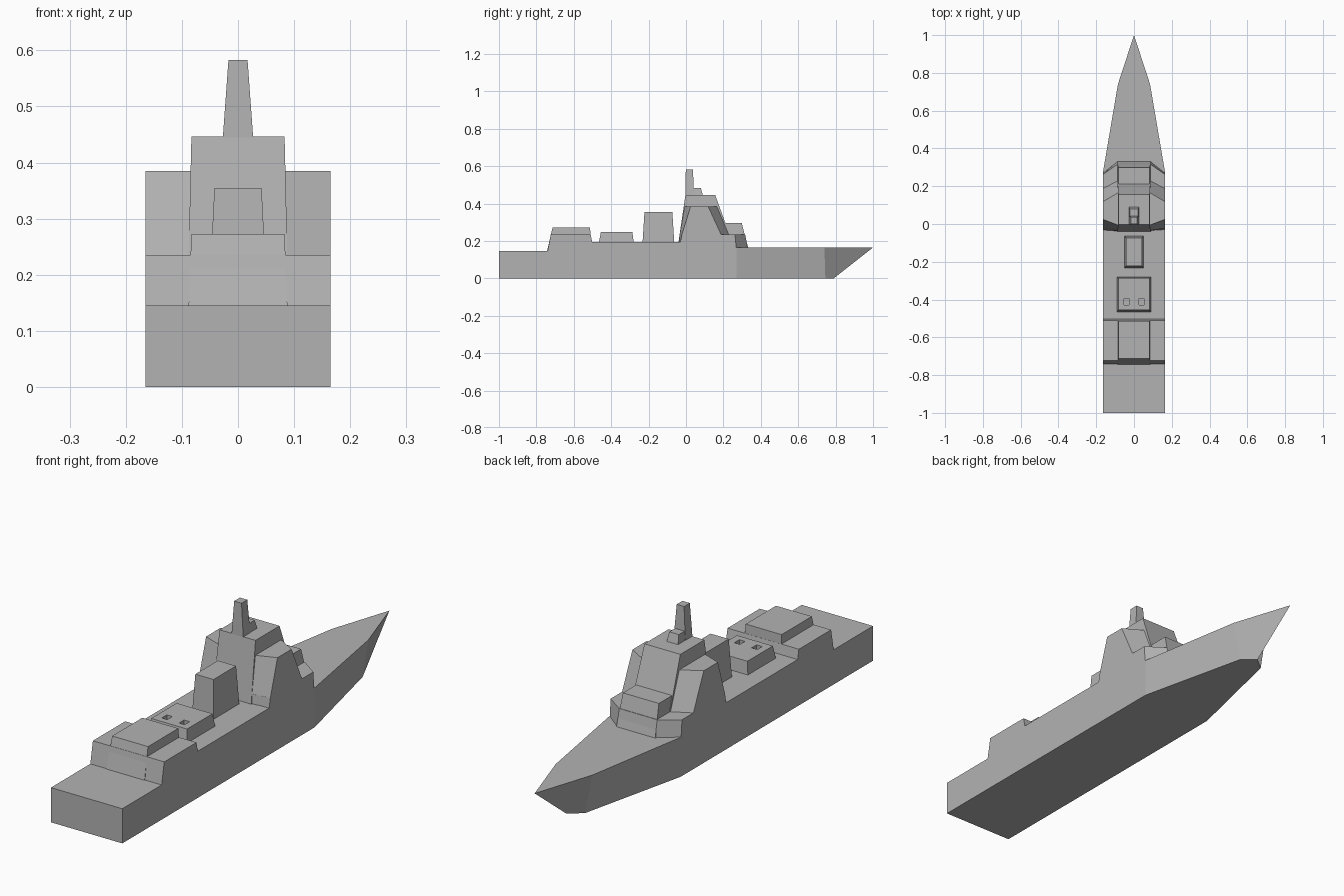
import bpy, bmesh

if "Cube" in bpy.data.objects:
    bpy.data.objects.remove(bpy.data.objects["Cube"])

grey = bpy.data.materials.new("hull_grey")
grey.diffuse_color = (0.45, 0.45, 0.45, 1)
grey.use_nodes = True
grey.node_tree.nodes["Principled BSDF"].inputs["Base Color"].default_value = grey.diffuse_color


def loft(name, lower, upper, open_y=None):
    """Join two rings of 3D points with side walls and caps; optionally leave the wall at open_y out."""
    bm = bmesh.new()
    a = [bm.verts.new(p) for p in lower]
    b = [bm.verts.new(p) for p in upper]
    n = len(a)
    bm.faces.new(a)
    bm.faces.new(b)
    for i in range(n):
        j = (i + 1) % n
        bm.faces.new((a[i], a[j], b[j], b[i]))
    bmesh.ops.recalc_face_normals(bm, faces=bm.faces)
    if open_y is not None:
        wall = [f for f in bm.faces if all(abs(v.co.y - open_y) < 1e-4 for v in f.verts)]
        bmesh.ops.delete(bm, geom=wall, context='FACES_ONLY')
    me = bpy.data.meshes.new(name)
    bm.to_mesh(me)
    bm.free()
    me.materials.append(grey)
    ob = bpy.data.objects.new(name, me)
    bpy.context.collection.objects.link(ob)
    return ob


def ring(half, z):
    """Mirror a half outline of (x, y) points, listed aft to fore, across x = 0."""
    left = [(-x, y, z) for x, y in reversed(half) if x > 0]
    return [(x, y, z) for x, y in half] + left


def block(name, z0, x0, ya0, yb0, z1, x1, ya1, yb1):
    """Tapered box: half width and aft / fore limits at the bottom and at the top."""
    return loft(name, ring([(x0, ya0), (x0, yb0)], z0), ring([(x1, ya1), (x1, yb1)], z1))


W = 0.165
JOIN = 0.27

# Main hull: side profile with stern deck, hangar step and midship deck
profile = [(-1, 0), (-1, 0.145), (-0.74, 0.145), (-0.723, 0.235), (-0.51, 0.235),
           (-0.502, 0.195), (0.1, 0.195), (0.1, 0.165), (JOIN, 0.165), (JOIN, 0)]
loft("main_hull", [(-W, y, z) for y, z in profile], [(W, y, z) for y, z in profile], JOIN)

# Raked bow
loft("bow", ring([(W, JOIN), (0.055, 0.745), (0, 0.79)], 0),
     ring([(W, JOIN), (0.085, 0.74), (0, 1.0)], 0.165), JOIN)

# Hangar and midship launcher housing
block("hangar", 0.145, 0.088, -0.743, -0.505, 0.273, 0.083, -0.713, -0.513)
housing = block("midship_housing", 0.195, 0.09, -0.465, -0.28, 0.248, 0.083, -0.455, -0.287)

# Two recessed hatches in the housing roof
for x in (-0.04, 0.04):
    cutter = block("hatch_cutter", 0.228, 0.013, -0.428, -0.395, 0.27, 0.013, -0.428, -0.395)
    cutter.location.x = x
    mod = housing.modifiers.new("hatch", 'BOOLEAN')
    mod.operation = 'DIFFERENCE'
    mod.solver = 'EXACT'
    mod.object = cutter
    bpy.context.view_layer.objects.active = housing
    bpy.ops.object.modifier_apply(modifier=mod.name)
    bpy.data.objects.remove(cutter)

# Funnel
block("funnel", 0.195, 0.05, -0.232, -0.063, 0.355, 0.042, -0.222, -0.073)

# Superstructure: wide lower tier, chamfered wings, central tower, front block
loft("bridge_base", ring([(0.088, -0.038), (W, -0.036), (W, 0.268), (0.088, 0.33)], 0.165),
     ring([(0.088, -0.034), (W, -0.022), (W, 0.262), (0.088, 0.316)], 0.235))
loft("bridge_wings", ring([(0.088, -0.033), (W, -0.022), (W, 0.187), (0.088, 0.228)], 0.235),
     ring([(0.084, -0.006), (W, 0.025), (W, 0.118), (0.084, 0.165)], 0.385))
block("bridge_tower", 0.195, 0.089, -0.04, 0.247, 0.446, 0.083, -0.003, 0.156)
block("bridge_front", 0.165, 0.09, 0.15, 0.332, 0.295, 0.083, 0.15, 0.298)

# Mast with sensor box
block("mast", 0.445, 0.027, -0.004, 0.043, 0.583, 0.017, -0.001, 0.037)
block("sensor_box", 0.445, 0.026, 0.03, 0.09, 0.483, 0.022, 0.03, 0.079)
